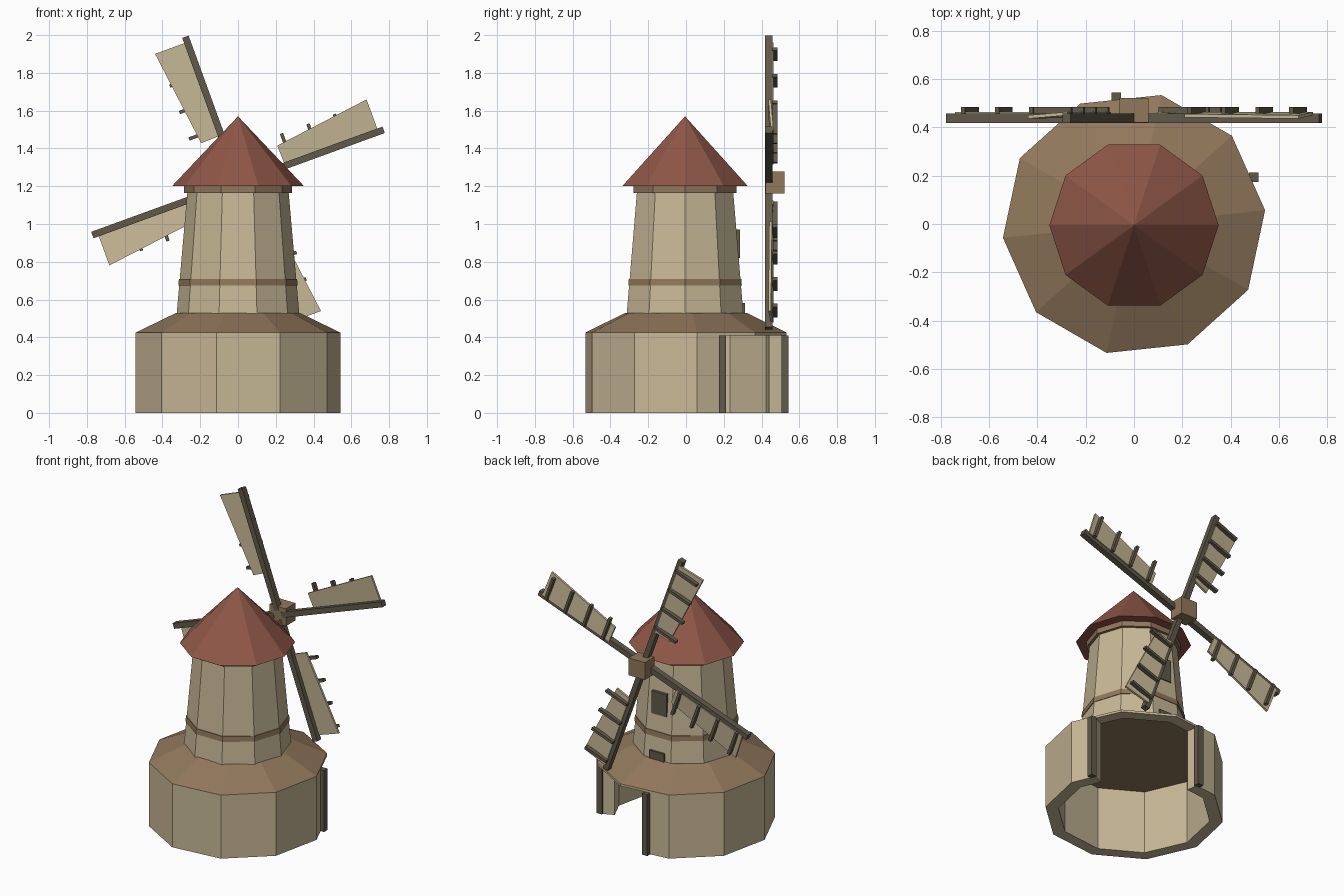
import bpy, bmesh, math
from mathutils import Vector, Matrix

old = bpy.data.objects.get("Cube")
if old:
    bpy.data.objects.remove(old, do_unlink=True)


def material(name, srgb):
    lin = [((c + 0.055) / 1.055) ** 2.4 for c in srgb]
    m = bpy.data.materials.new(name)
    m.use_nodes = True
    m.diffuse_color = (*lin, 1)
    m.node_tree.nodes["Principled BSDF"].inputs["Base Color"].default_value = (*lin, 1)
    return m


PALE = material("pale plaster", (0.78, 0.72, 0.59))
BROWN = material("brown wood", (0.57, 0.47, 0.36))
DARK = material("dark wood", (0.38, 0.35, 0.29))
RED = material("red roof", (0.56, 0.34, 0.28))

SIDES = 10
STEP = 2 * math.pi / SIDES
TURN = math.radians(6)      # rotation of the base decagon
CY = -0.005                 # tower axis


def finish(name, bm, mat):
    bmesh.ops.remove_doubles(bm, verts=bm.verts, dist=0.0001)
    bmesh.ops.recalc_face_normals(bm, faces=bm.faces)
    me = bpy.data.meshes.new(name)
    bm.to_mesh(me)
    bm.free()
    me.materials.append(mat)
    ob = bpy.data.objects.new(name, me)
    bpy.context.collection.objects.link(ob)
    return ob


def lathe(name, profile, mat, turn=0.0, cy=0.0):
    """Closed decagonal solid through (radius, height) rings."""
    bm = bmesh.new()
    rings = [[bm.verts.new((r * math.cos(turn + i * STEP), cy + r * math.sin(turn + i * STEP), z))
              for i in range(SIDES)] for r, z in profile]
    for a, b in zip(rings, rings[1:]):
        for i in range(SIDES):
            j = (i + 1) % SIDES
            bm.faces.new((a[i], a[j], b[j], b[i]))
    bm.faces.new(rings[0][::-1])
    if profile[-1][0] > 0:
        bm.faces.new(rings[-1])
    return finish(name, bm, mat)


def wall(name, points, z0, z1, closed, mat):
    """Thick wall along plan points given as (direction, outer, inner)."""
    bm = bmesh.new()
    secs = []
    for a, ro, ri in points:
        c, s = math.cos(a), math.sin(a)
        secs.append([bm.verts.new((r * c, r * s, z))
                     for r, z in ((ro, z0), (ro, z1), (ri, z1), (ri, z0))])
    pairs = list(zip(secs, secs[1:]))
    if closed:
        pairs.append((secs[-1], secs[0]))
    else:
        bm.faces.new(secs[0])
        bm.faces.new(secs[-1][::-1])
    for a, b in pairs:
        for i in range(4):
            j = (i + 1) % 4
            bm.faces.new((a[i], a[j], b[j], b[i]))
    return finish(name, bm, mat)


def hexa(name, quad, y0, y1, mat, xf=Matrix()):
    """Slab from a (u, v) outline; y0 and y1 give front and back depth as functions of v."""
    bm = bmesh.new()
    front = [bm.verts.new(xf @ Vector((u, y0(v), v))) for u, v in quad]
    back = [bm.verts.new(xf @ Vector((u, y1(v), v))) for u, v in quad]
    bm.faces.new(front)
    bm.faces.new(back[::-1])
    for i in range(4):
        j = (i + 1) % 4
        bm.faces.new((front[i], back[i], back[j], front[j]))
    return finish(name, bm, mat)


def box(name, x, y, z, mat, xf=Matrix()):
    quad = ((x[0], z[0]), (x[1], z[0]), (x[1], z[1]), (x[0], z[1]))
    return hexa(name, quad, lambda v: y[0], lambda v: y[1], mat, xf)


# Hollow base wall, open at the back right, with a thin full ring on top
R_OUT, R_IN = 0.545, 0.465
corners = [(TURN + i * STEP, R_OUT, R_IN) for i in range(SIDES)]


def on_wall(deg):
    a = math.radians(deg)
    off = (a - TURN) % STEP - STEP / 2
    k = math.cos(STEP / 2) / math.cos(off)
    return (a, R_OUT * k, R_IN * k)


run = [on_wall(97)] + [(TURN + i * STEP, R_OUT, R_IN) for i in range(3, 11)] + [on_wall(383)]
wall("base_wall", run, 0, 0.41, False, PALE)
wall("base_top_ring", corners, 0.41, 0.425, True, PALE)
for n, (px, py) in (("side", (0.495, 0.193)), ("back", (-0.073, 0.524))):
    box("door_post_" + n, (px - 0.02, px + 0.02), (py - 0.019, py + 0.019), (0, 0.41), DARK)

# Skirt roof
lathe("skirt_roof", [(0.545, 0.425), (0.328, 0.53)], BROWN, TURN)

# Tower, bands and cap
lathe("tower", [(0.325, 0.52), (0.268, 1.17)], PALE, 0, CY)
lathe("tower_band", [(0.316, 0.675), (0.313, 0.71)], BROWN, 0, CY)
lathe("cap_ring", [(0.287, 1.165), (0.287, 1.2)], BROWN, 0, CY)
lathe("cap_roof", [(0.35, 1.2), (0, 1.57)], RED, 0, CY)

# Window and door on the back of the tower
box("back_window", (-0.055, 0.055), (0.25, 0.286), (0.82, 0.97), DARK)
box("back_door", (-0.055, 0.055), (0.28, 0.312), (0.5, 0.583), DARK)

# Sail wheel
HUB_Z = 1.22
box("hub", (-0.06, 0.06), (0.42, 0.522), (HUB_Z - 0.058, HUB_Z + 0.058), BROWN)
for k in range(4):
    turn = Matrix.Translation((0, 0, HUB_Z)) @ Matrix.Rotation(-math.radians(20 + 90 * k), 4, 'Y')
    box(f"sail_arm_{k + 1}", (0.03, 0.82), (0.418, 0.458), (-0.02, 0.016), DARK, turn)
    hexa(f"sail_cloth_{k + 1}", ((0.265, 0.005), (0.79, 0.005), (0.79, 0.18), (0.262, 0.112)),
         lambda v: 0.45 - 0.08 * v, lambda v: 0.464 - 0.08 * v, PALE, turn)
    for r in range(4):
        u = 0.305 + 0.149 * r
        box(f"sail_rung_{k + 1}_{r + 1}", (u - 0.009, u + 0.009), (0.457, 0.484),
            (0.0, 0.165), DARK, turn)
